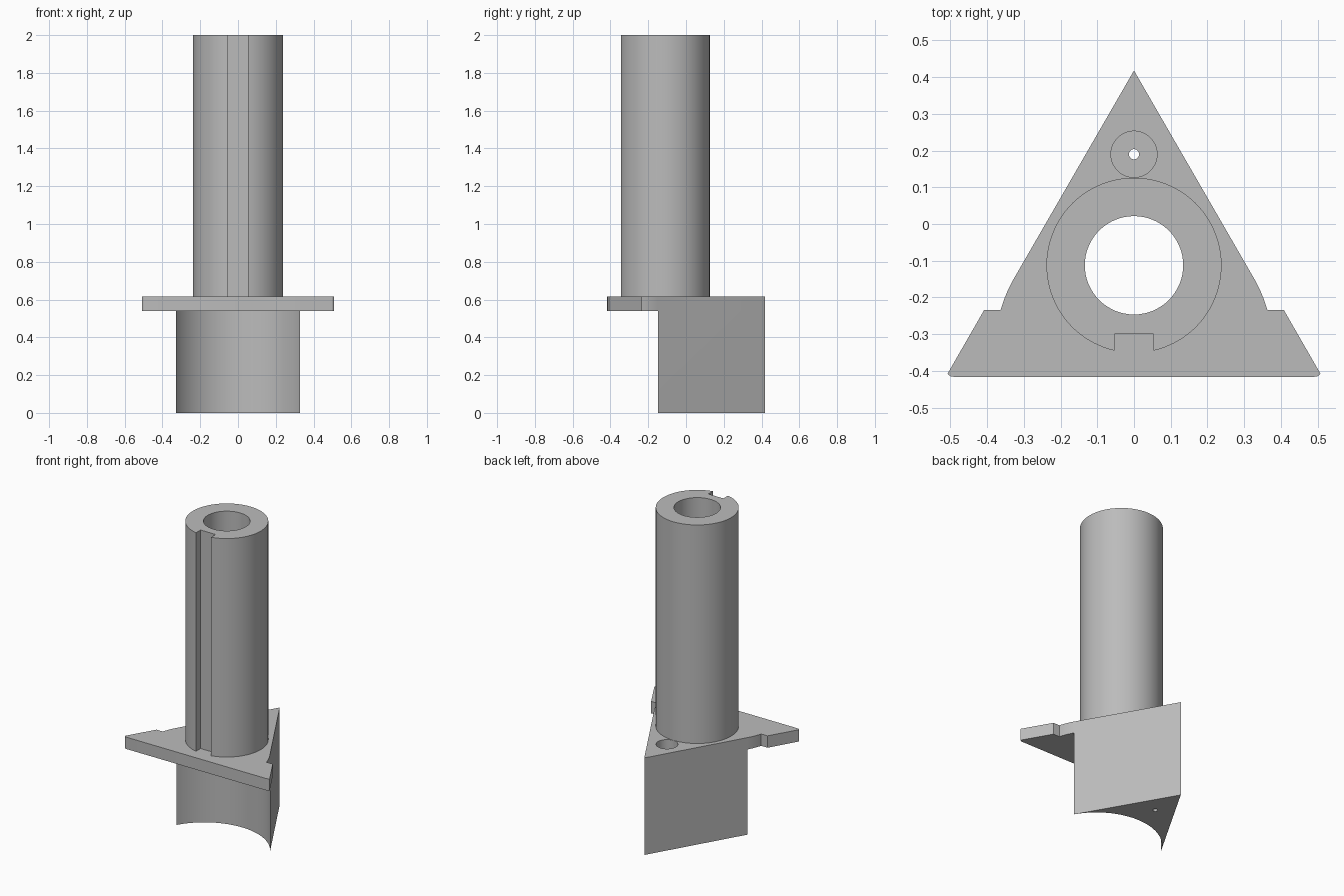
import bpy, bmesh, math

cube = bpy.data.objects.get("Cube")
if cube:
    bpy.data.objects.remove(cube, do_unlink=True)

grey = bpy.data.materials.new("plain grey")
grey.use_nodes = True
grey.diffuse_color = (0.5, 0.5, 0.5, 1)
grey.node_tree.nodes["Principled BSDF"].inputs["Base Color"].default_value = (0.5, 0.5, 0.5, 1)

# Main measures
APEX = 0.418                    # back corner of the triangle
ARC_Y, ARC_R = -0.337, 0.3775   # round relief that touches both slanted sides
TUBE_Y, TUBE_R, BORE_R = -0.1125, 0.2385, 0.134
PLATE_LOW, PLATE_TOP, TOP = 0.54, 0.615, 2.0


def arc(cy, r, start, end, steps):
    """Points on a circle centred on x = 0, angles in degrees."""
    angles = [math.radians(start + (end - start) * i / steps) for i in range(steps + 1)]
    return [(r * math.cos(a), cy + r * math.sin(a)) for a in angles]


def prism(name, outline, low, high):
    """Extrude a counter-clockwise outline from z = low to z = high."""
    bm = bmesh.new()
    face = bm.faces.new([bm.verts.new((x, y, low)) for x, y in outline])
    up = bmesh.ops.extrude_face_region(bm, geom=[face])["geom"]
    bmesh.ops.translate(bm, vec=(0, 0, high - low),
                        verts=[v for v in up if isinstance(v, bmesh.types.BMVert)])
    bmesh.ops.recalc_face_normals(bm, faces=bm.faces)
    mesh = bpy.data.meshes.new(name)
    bm.to_mesh(mesh)
    bm.free()
    mesh.materials.append(grey)
    obj = bpy.data.objects.new(name, mesh)
    bpy.context.collection.objects.link(obj)
    return obj


def cylinder(name, cy, r, low, high, steps=64):
    return prism(name, arc(cy, r, 0, 360, steps)[:-1], low, high)


def combine(target, other, operation):
    """Apply a boolean and remove the helper."""
    mod = target.modifiers.new(operation.lower(), "BOOLEAN")
    mod.operation, mod.object, mod.solver = operation, other, "EXACT"
    bpy.context.view_layer.objects.active = target
    bpy.ops.object.modifier_apply(modifier=mod.name)
    bpy.data.objects.remove(other, do_unlink=True)


# Triangular plate with a stepped, rounded relief on each side
notch = math.degrees(math.asin((-0.234 - ARC_Y) / ARC_R))
right = [(0.485, -0.417), (0.5, -0.415), (0.508, -0.408), (0.408, -0.234)]
right += arc(ARC_Y, ARC_R, notch, 30, 8)
left = [(-x, y) for x, y in reversed(right)]
base = prism("mounting_base", right + [(0, APEX)] + left, PLATE_LOW, PLATE_TOP)

# Wedge block under the back of the plate, hollowed by the same arc
wedge = prism("wedge_block", [(0, APEX)] + arc(ARC_Y, ARC_R, 150, 30, 48), 0, PLATE_LOW)
combine(base, wedge, "UNION")

# Screw head recess, pilot hole and main bore in the base
combine(base, cylinder("head_recess", 0.19, 0.063, 0.08, 0.8, 48), "DIFFERENCE")
combine(base, cylinder("pilot_hole", 0.19, 0.014, -0.1, 0.2, 24), "DIFFERENCE")
combine(base, cylinder("bore", TUBE_Y, BORE_R, 0.4, 0.8), "DIFFERENCE")

# Upright tube with a keyway down its front
KEY_HALF, KEY_FLOOR = 0.053, -0.299
gap = math.degrees(math.asin(KEY_HALF / TUBE_R))
outline = arc(TUBE_Y, TUBE_R, gap - 90, 270 - gap, 90)
outline += [(-KEY_HALF, KEY_FLOOR), (KEY_HALF, KEY_FLOOR)]
tube = prism("keyed_tube", outline, PLATE_TOP, TOP)
combine(tube, cylinder("tube_bore", TUBE_Y, BORE_R, 0.4, 2.2), "DIFFERENCE")

# Smooth round walls, crisp edges
for obj in (base, tube):
    bpy.ops.object.select_all(action="DESELECT")
    obj.select_set(True)
    bpy.context.view_layer.objects.active = obj
    bpy.ops.object.shade_smooth_by_angle(angle=math.radians(30))
